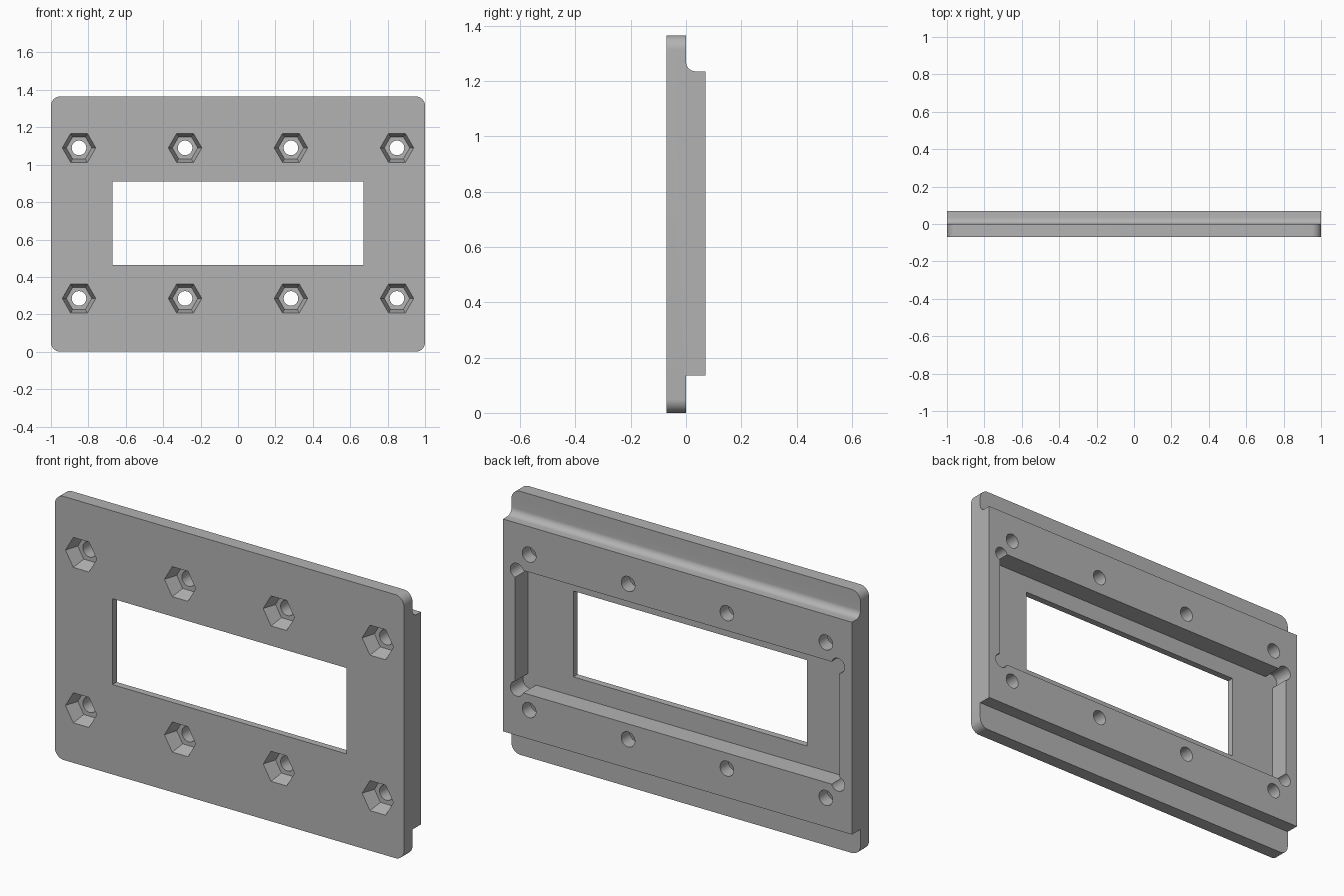
import bpy, bmesh
from math import sin, cos, pi, radians

cube = bpy.data.objects.get("Cube")
if cube:
    bpy.data.objects.remove(cube, do_unlink=True)

grey = bpy.data.materials.new("plain grey")
grey.use_nodes = True
colour = (0.45, 0.45, 0.45, 1)
grey.diffuse_color = colour
grey.node_tree.nodes["Principled BSDF"].inputs["Base Color"].default_value = colour

HEIGHT, HALF_DEPTH, FLOOR = 1.365, 0.07, -0.035
MID = HEIGHT / 2


def loft(name, first, second):
    """Solid between two matching loops of points."""
    bm = bmesh.new()
    a = [bm.verts.new(p) for p in first]
    b = [bm.verts.new(p) for p in second]
    bm.faces.new(a)
    bm.faces.new(b)
    for i in range(len(a)):
        j = (i + 1) % len(a)
        bm.faces.new((a[i], a[j], b[j], b[i]))
    bmesh.ops.recalc_face_normals(bm, faces=bm.faces)
    mesh = bpy.data.meshes.new(name)
    bm.to_mesh(mesh)
    bm.free()
    mesh.materials.append(grey)
    obj = bpy.data.objects.new(name, mesh)
    bpy.context.collection.objects.link(obj)
    return obj


def arc(cx, cz, r, start, end, n):
    return [(cx + r * cos(start + (end - start) * i / n),
             cz + r * sin(start + (end - start) * i / n)) for i in range(n + 1)]


def ring(x, z, r, n):
    return arc(x, z, r, 0, 2 * pi, n)[:-1]


def rect(hx, z0, z1):
    return [(-hx, z0), (hx, z0), (hx, z1), (-hx, z1)]


def slab(name, outline, y0, y1, back=None):
    """Outline in x and z, pushed along y, optionally tapering to another outline."""
    return loft(name, [(x, y0, z) for x, z in outline],
                [(x, y1, z) for x, z in back or outline])


def combine(target, tool, operation):
    bpy.context.view_layer.objects.active = target
    mod = target.modifiers.new(tool.name, 'BOOLEAN')
    mod.operation, mod.solver, mod.object = operation, 'EXACT', tool
    bpy.ops.object.modifier_apply(modifier=mod.name)
    bpy.data.objects.remove(tool, do_unlink=True)


# Front plate with rounded corners
r = 0.05
outline = []
for k, (cx, cz) in enumerate([(1 - r, HEIGHT - r), (r - 1, HEIGHT - r), (r - 1, r), (1 - r, r)]):
    outline += arc(cx, cz, r, k * pi / 2, (k + 1) * pi / 2, 10)
panel = slab("mounting_panel", outline, -HALF_DEPTH, 0)

# Rear block, with a concave fillet where its top meets the plate
fillet = 0.035
top = 1.235
side = [(0, 0.135), (HALF_DEPTH, 0.135), (HALF_DEPTH, top)]
side += arc(fillet, top + fillet, fillet, 1.5 * pi, pi, 10)
block = loft("rear_block", [(-1, y, z) for y, z in side], [(1, y, z) for y, z in side])
combine(panel, block, 'UNION')

# Rear pocket and the window through its floor
combine(panel, slab("pocket", rect(0.93, MID - 0.317, MID + 0.317), FLOOR, 0.2), 'DIFFERENCE')
combine(panel, slab("window", rect(0.67, 0.465, 0.91), -0.2, 0.2), 'DIFFERENCE')

# Round reliefs in the pocket corners
for sx in (-1, 1):
    for sz in (-1, 1):
        relief = ring(sx * 0.92, MID + sz * 0.306, 0.038, 32)
        combine(panel, slab("corner_relief", relief, FLOOR, 0.2), 'DIFFERENCE')

# Bolt holes with tapered hexagonal nut recesses
for x in (-0.85, -0.283, 0.283, 0.85):
    for z in (0.285, 1.09):
        recess = slab("nut_recess", ring(x, z, 0.09, 6), -HALF_DEPTH - 0.001, 0,
                      ring(x, z, 0.068, 6))
        combine(panel, recess, 'DIFFERENCE')
        combine(panel, slab("bolt_hole", ring(x, z, 0.039, 32), -0.2, 0.2), 'DIFFERENCE')

# Smooth the round walls, keep the edges crisp
bpy.ops.object.select_all(action='DESELECT')
panel.select_set(True)
bpy.context.view_layer.objects.active = panel
bpy.ops.object.shade_smooth_by_angle(angle=radians(25))
